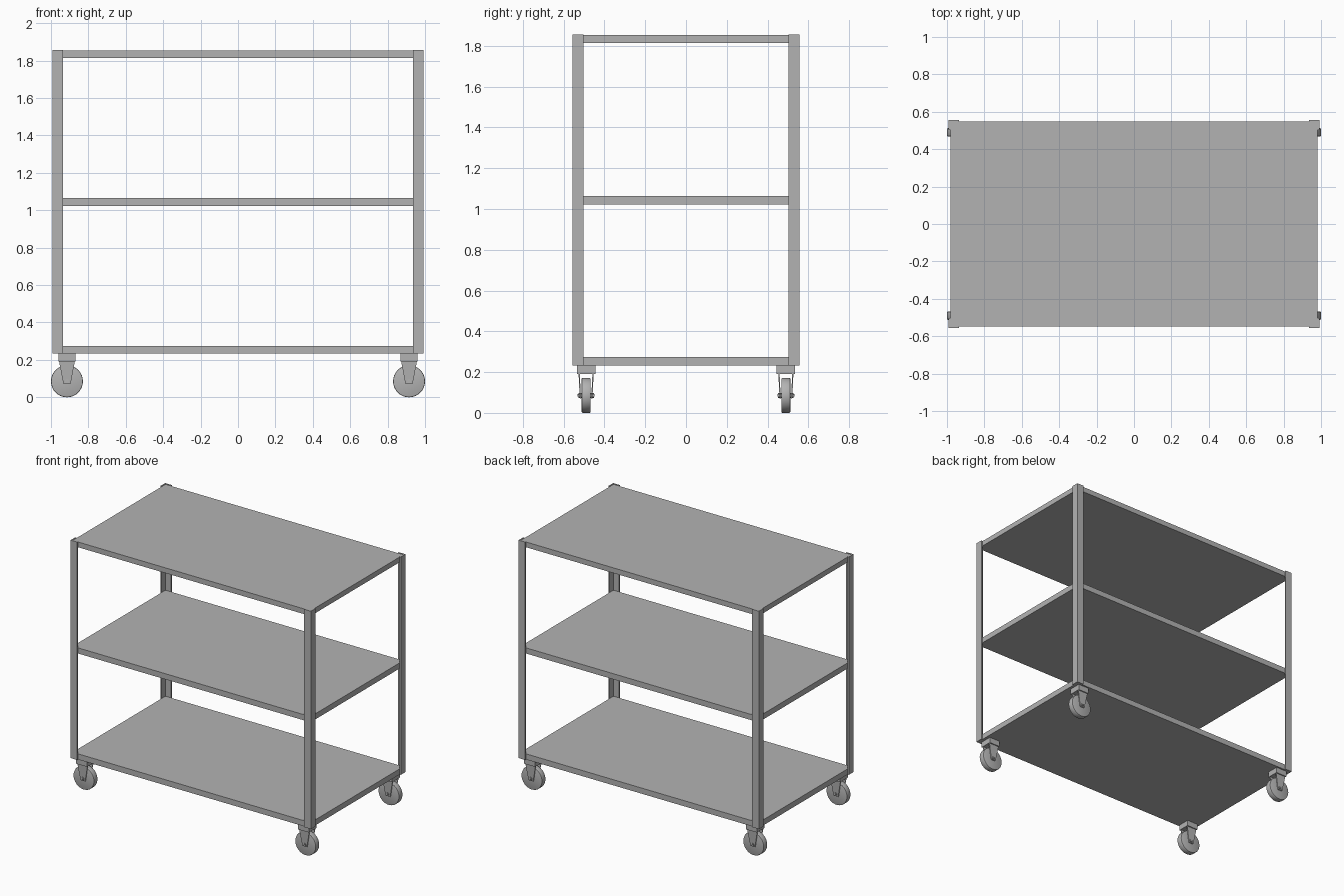
import bpy, bmesh, math
from mathutils import Matrix, Vector

cube = bpy.data.objects.get("Cube")
if cube:
    bpy.data.objects.remove(cube, do_unlink=True)

steel = bpy.data.materials.new("grey_steel")
steel.use_nodes = True
grey = (0.45, 0.45, 0.45, 1)
steel.diffuse_color = grey
steel.node_tree.nodes["Principled BSDF"].inputs["Base Color"].default_value = grey


def finish(name, bm, smooth=False):
    bmesh.ops.recalc_face_normals(bm, faces=bm.faces)
    mesh = bpy.data.meshes.new(name)
    bm.to_mesh(mesh)
    bm.free()
    mesh.materials.append(steel)
    ob = bpy.data.objects.new(name, mesh)
    bpy.context.collection.objects.link(ob)
    if smooth:
        bpy.ops.object.select_all(action='DESELECT')
        ob.select_set(True)
        bpy.context.view_layer.objects.active = ob
        bpy.ops.object.shade_smooth_by_angle(angle=math.radians(30))
    return ob


def box(name, size, centre):
    bm = bmesh.new()
    bmesh.ops.create_cube(bm, size=1)
    bmesh.ops.scale(bm, vec=size, verts=bm.verts)
    bmesh.ops.translate(bm, vec=centre, verts=bm.verts)
    return finish(name, bm)


def prism(name, points, offset):
    """Extrude a closed outline of 3D points along an offset."""
    bm = bmesh.new()
    face = bm.faces.new([bm.verts.new(p) for p in points])
    new = bmesh.ops.extrude_face_region(bm, geom=[face])["geom"]
    bm.faces.ensure_lookup_table()
    bmesh.ops.translate(bm, vec=offset,
                        verts=[v for v in new if isinstance(v, bmesh.types.BMVert)])
    if not any(set(f.verts) == set(face.verts) and f is not face for f in bm.faces) and not face.is_valid:
        bm.faces.new(bm.verts[:len(points)])
    return finish(name, bm)


def disc(name, radius, width, centre, sides, bevel=0):
    """Cylinder with its axis along y."""
    bm = bmesh.new()
    bmesh.ops.create_cone(bm, cap_ends=True, segments=sides, radius1=radius,
                          radius2=radius, depth=width)
    if bevel:
        rims = [e for e in bm.edges if abs(e.verts[0].co.z - e.verts[1].co.z) < 1e-5]
        bmesh.ops.bevel(bm, geom=rims, offset=bevel, segments=2, profile=0.5,
                        affect='EDGES')
    bmesh.ops.rotate(bm, matrix=Matrix.Rotation(math.pi / 2, 3, 'X'), verts=bm.verts)
    bmesh.ops.translate(bm, vec=centre, verts=bm.verts)
    return finish(name, bm, smooth=sides > 6)


# Shelves
BASE, PITCH, THICK = 0.233, 0.79, 0.042
for i, label in enumerate(("bottom", "middle", "top")):
    thick = 0.039 if label == "top" else THICK
    box(label + "_shelf", (1.962, 1.094, thick), (0, 0, BASE + i * PITCH + thick / 2 + (0.002 if i == 2 else 0)))

# Corner posts and casters
PX, PY, FLANGE, WALL, TOP = 0.991, 0.557, 0.055, 0.01, 1.857
CX, CY, R = 0.9145, 0.49, 0.0855
for sx, side in ((1, "left"), (-1, "right")):
    for sy, end in ((-1, "front"), (1, "back")):
        tag = end + "_" + side
        # L-section post
        outline = [(0, 0), (FLANGE, 0), (FLANGE, WALL), (WALL, WALL),
                   (WALL, FLANGE), (0, FLANGE)]
        prism(tag + "_post", [(sx * (PX - a), sy * (PY - b), BASE) for a, b in outline],
              Vector((0, 0, TOP - BASE)))

        # Caster mount, fork arms, wheel and axle bolts
        cx, cy = sx * CX, sy * CY
        box(tag + "_caster_mount", (0.09, 0.09, 0.042), (cx, cy, BASE - 0.021))
        for s, arm in ((-1, "near"), (1, "far")):
            shape = [(-0.042, 0.037, 0.192), (0.042, 0.037, 0.192),
                     (0.019, 0.031, 0.07), (-0.019, 0.031, 0.07)]
            prism(tag + "_fork_arm_" + arm,
                  [(cx + x, cy + s * y, z) for x, y, z in shape],
                  Vector((0, -s * 0.006, 0)))
        disc(tag + "_wheel", R, 0.044, (cx, cy, R), 32, bevel=0.005)
        disc(tag + "_axle", 0.006, 0.084, (cx, cy, R), 12)
        disc(tag + "_axle_bolt", 0.013, 0.076, (cx, cy, R), 6)
